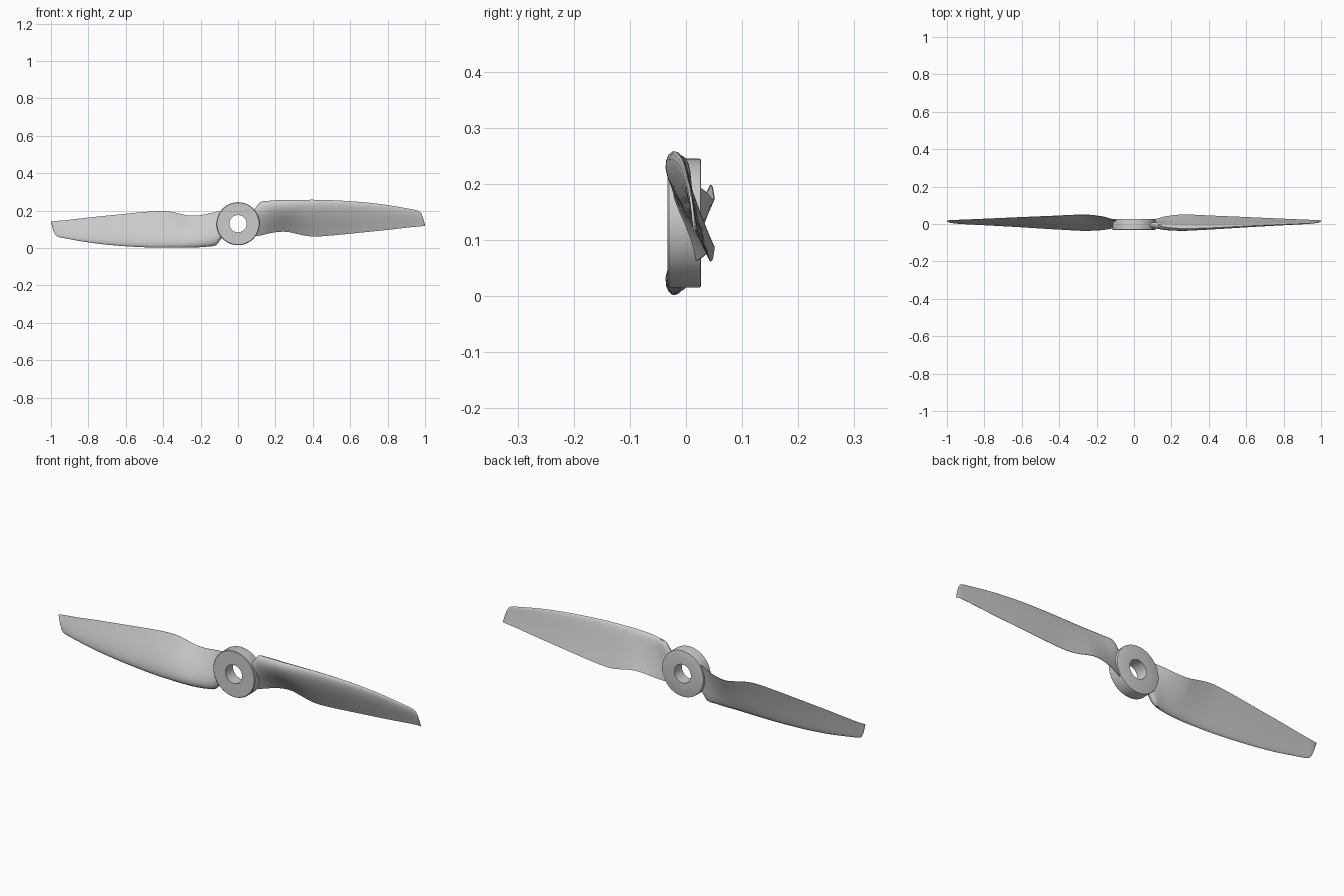
import bpy, bmesh, math
from mathutils import Vector, Matrix

if "Cube" in bpy.data.objects:
    bpy.data.objects.remove(bpy.data.objects["Cube"])

AXIS_Z = 0.13  # height of the rotation axis (parallel to y)

# Blade stations: x, leading z, trailing z, leading y, trailing y, thickness
STATIONS = [
    (0.070, 0.190, 0.075, -0.003, 0.012, 0.030),
    (0.090, 0.210, 0.064, -0.004, 0.018, 0.032),
    (0.118, 0.245, 0.067, -0.006, 0.026, 0.035),
    (0.160, 0.252, 0.077, -0.015, 0.038, 0.037),
    (0.210, 0.256, 0.086, -0.021, 0.046, 0.037),
    (0.260, 0.257, 0.087, -0.024, 0.050, 0.036),
    (0.310, 0.258, 0.077, -0.024, 0.049, 0.033),
    (0.360, 0.258, 0.066, -0.022, 0.047, 0.030),
    (0.420, 0.258, 0.062, -0.020, 0.044, 0.027),
    (0.520, 0.255, 0.069, -0.015, 0.040, 0.023),
    (0.660, 0.246, 0.083, -0.008, 0.034, 0.018),
    (0.800, 0.230, 0.097, -0.002, 0.028, 0.013),
    (0.920, 0.209, 0.111, 0.003, 0.023, 0.009),
    (0.955, 0.202, 0.114, 0.005, 0.022, 0.007),
    (0.974, 0.192, 0.116, 0.007, 0.021, 0.006),
    (0.988, 0.165, 0.117, 0.010, 0.020, 0.005),
    (1.000, 0.122, 0.117, 0.014, 0.018, 0.003),
]

# Airfoil: chord position, front and back offsets as fractions of thickness
FRONT = [(0, 0), (.015, .25), (.05, .46), (.12, .65), (.22, .74), (.35, .74),
         (.5, .62), (.7, .38), (.87, .17), (1, .03)]
BACK = [(1, -.03), (.85, -.03), (.65, -.06), (.45, -.13), (.28, -.21),
        (.14, -.27), (.06, -.25), (.015, -.15)]


def catmull(p, i, t):
    a, b, c, d = (p[max(0, min(len(p) - 1, i + k))] for k in (-1, 0, 1, 2))
    return [0.5 * (2 * q + (r - o) * t + (2 * o - 5 * q + 4 * r - s) * t * t
                   + (3 * q - o - 3 * r + s) * t ** 3)
            for o, q, r, s in zip(a, b, c, d)]


def finish(bm, name, angle):
    bmesh.ops.recalc_face_normals(bm, faces=bm.faces)
    me = bpy.data.meshes.new(name)
    bm.to_mesh(me)
    bm.free()
    ob = bpy.data.objects.new(name, me)
    bpy.context.collection.objects.link(ob)
    bpy.ops.object.select_all(action='DESELECT')
    ob.select_set(True)
    bpy.context.view_layer.objects.active = ob
    bpy.ops.object.shade_smooth_by_angle(angle=math.radians(angle))
    return ob


def blade(name, turn):
    bm = bmesh.new()
    spin = (Matrix.Translation((0, 0, AXIS_Z)) @ Matrix.Rotation(turn, 4, 'Y')
            @ Matrix.Translation((0, 0, -AXIS_Z)))
    rows = []
    for i in range(len(STATIONS) - 1):
        rows += [catmull(STATIONS, i, k / 3) for k in range(3)]
    rows.append(STATIONS[-1])
    rings = []
    for x, zl, zt, yl, yt, th in rows:
        lead, trail = Vector((x, yl, zl)), Vector((x, yt, zt))
        chord = trail - lead
        normal = Vector((0, chord.z, -chord.y)).normalized()  # towards the front
        rings.append([bm.verts.new(spin @ (lead + chord * u + normal * th * f))
                      for u, f in FRONT + BACK])
    for a, b in zip(rings, rings[1:]):
        n = len(a)
        for j in range(n):
            k = (j + 1) % n
            bm.faces.new((a[j], a[k], b[k], b[j]))
    bm.faces.new(rings[0])
    bm.faces.new(rings[-1])
    return finish(bm, name, 40)


# Hub: bored ring spun from a profile with small chamfers on the outer rim
def hub():
    bm = bmesh.new()
    prof = [(0.046, -0.033), (0.112, -0.033), (0.115, -0.030), (0.115, 0.023),
            (0.114, 0.026), (0.111, 0.027), (0.046, 0.027)]
    n = 72
    rings = []
    for i in range(n):
        a = 2 * math.pi * i / n
        rings.append([bm.verts.new((r * math.cos(a), y, AXIS_Z + r * math.sin(a)))
                      for r, y in prof])
    for i in range(n):
        a, b = rings[i], rings[(i + 1) % n]
        for j in range(len(prof)):
            k = (j + 1) % len(prof)
            bm.faces.new((a[j], a[k], b[k], b[j]))
    return finish(bm, "hub", 30)


hub()
blade("right_blade", 0)
blade("left_blade", math.pi)
